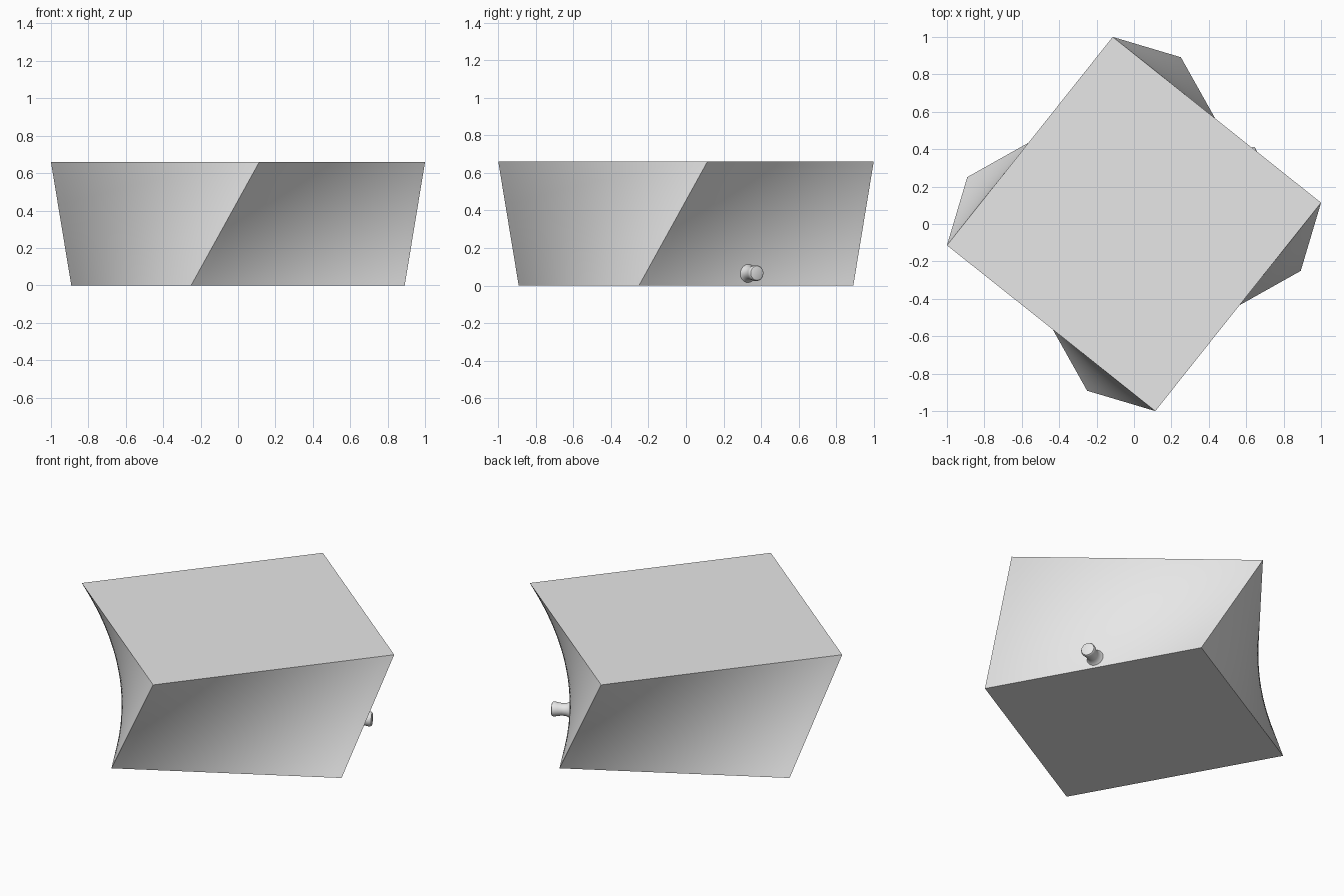
import bpy
import bmesh
from math import cos, sin, radians, pi
from mathutils import Vector, Matrix

cube = bpy.data.objects.get("Cube")
if cube:
    bpy.data.objects.remove(cube, do_unlink=True)

HEIGHT = 0.66
STEPS = 24

grey = bpy.data.materials.new("light_grey")
grey.use_nodes = True
colour = (0.8, 0.8, 0.8, 1)
grey.diffuse_color = colour
grey.node_tree.nodes["Principled BSDF"].inputs["Base Color"].default_value = colour


def finish(name, bm):
    bmesh.ops.remove_doubles(bm, verts=bm.verts, dist=0.0001)
    bmesh.ops.recalc_face_normals(bm, faces=bm.faces)
    mesh = bpy.data.meshes.new(name)
    bm.to_mesh(mesh)
    bm.free()
    mesh.materials.append(grey)
    obj = bpy.data.objects.new(name, mesh)
    bpy.context.collection.objects.link(obj)
    bpy.ops.object.select_all(action="DESELECT")
    obj.select_set(True)
    bpy.context.view_layer.objects.active = obj
    bpy.ops.object.shade_smooth_by_angle(angle=radians(35))
    return obj


def bridge(bm, lower, upper):
    n = len(lower)
    for i in range(n):
        j = (i + 1) % n
        bm.faces.new((lower[i], lower[j], upper[j], upper[i]))


def square(radius, angle, z):
    return [Vector((radius * cos(a), radius * sin(a), z))
            for a in (radians(angle + 90 * k) for k in range(4))]


# Twisted block: straight corner edges joining two squares, with ruled sides
bottom = square(0.926, 74.3, 0)
top = square(1.0066, 96.5, HEIGHT)
bm = bmesh.new()
rings = []
for level in range(STEPS + 1):
    corners = [b.lerp(t, level / STEPS) for b, t in zip(bottom, top)]
    rings.append([bm.verts.new(corners[k].lerp(corners[(k + 1) % 4], s / STEPS))
                  for k in range(4) for s in range(STEPS)])
for lower, upper in zip(rings, rings[1:]):
    bridge(bm, lower, upper)
bm.faces.new(rings[0])
bm.faces.new(rings[-1])
finish("twisted_block", bm)

# Small peg: turned profile (distance along axis, radius), flared at the base
profile = [(-0.02, 0.06), (0.0, 0.055), (0.012, 0.046), (0.03, 0.038),
           (0.055, 0.035), (0.08, 0.039), (0.095, 0.042), (0.107, 0.042),
           (0.114, 0.038), (0.116, 0.033)]
bm = bmesh.new()
rings = [[bm.verts.new((r * cos(2 * pi * i / 32), r * sin(2 * pi * i / 32), d))
          for i in range(32)] for d, r in profile]
for lower, upper in zip(rings, rings[1:]):
    bridge(bm, lower, upper)
bm.faces.new(rings[0])
bm.faces.new(rings[-1])
peg = finish("side_peg", bm)
peg.matrix_world = (Matrix.Translation((0.56, 0.325, 0.066))
                    @ Matrix.Rotation(radians(28), 4, "Z")
                    @ Matrix.Rotation(radians(90), 4, "Y"))
